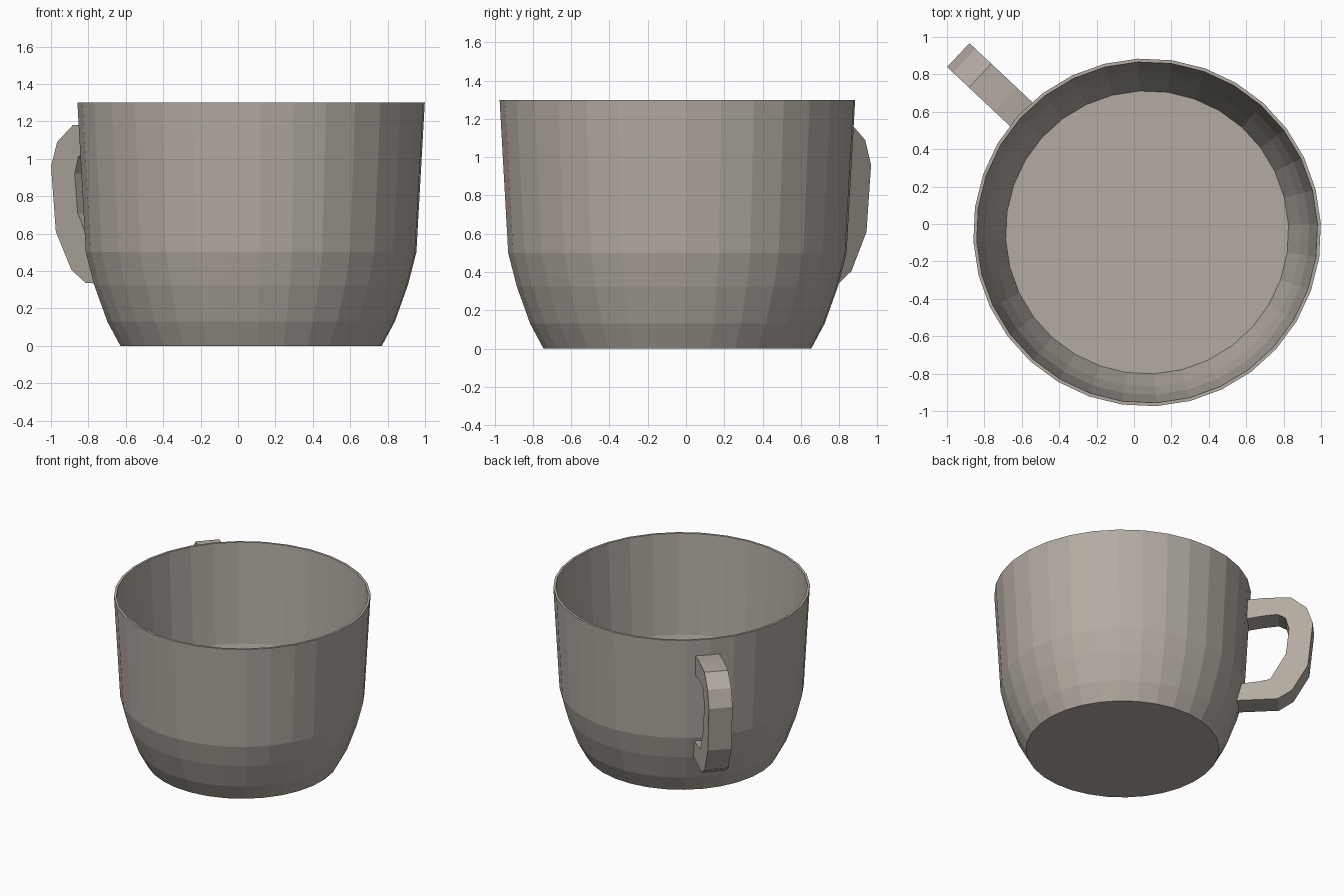
import bpy, bmesh, math
from mathutils import Vector

if "Cube" in bpy.data.objects:
    bpy.data.objects.remove(bpy.data.objects["Cube"])

CX, CY = 0.07, -0.045          # cup axis
SIDES = 32

mat = bpy.data.materials.new("warm grey ceramic")
mat.diffuse_color = (0.45, 0.41, 0.36, 1)
mat.use_nodes = True
mat.node_tree.nodes["Principled BSDF"].inputs["Base Color"].default_value = mat.diffuse_color


def finish(name, bm):
    bmesh.ops.recalc_face_normals(bm, faces=bm.faces)
    me = bpy.data.meshes.new(name)
    bm.to_mesh(me)
    bm.free()
    me.materials.append(mat)
    ob = bpy.data.objects.new(name, me)
    bpy.context.collection.objects.link(ob)
    return ob


# cup body: closed profile from the base up the outside, over the rim, down to the floor
profile = [(0.70, 0), (0.77, 0.13), (0.84, 0.325), (0.885, 0.50), (0.93, 1.30),
           (0.912, 1.30), (0.868, 0.51), (0.825, 0.335), (0.757, 0.14)]
bm = bmesh.new()
rings = []
for r, z in profile:
    ring = []
    for i in range(SIDES):
        a = math.radians(-87) + 2 * math.pi * i / SIDES
        ring.append(bm.verts.new((CX + r * math.cos(a), CY + r * math.sin(a), z)))
    rings.append(ring)
for lo, hi in zip(rings, rings[1:]):
    for i in range(SIDES):
        j = (i + 1) % SIDES
        bm.faces.new((lo[i], lo[j], hi[j], hi[i]))
bm.faces.new(rings[0])
bm.faces.new(rings[-1])
finish("cup_body", bm)

# handle: flat-sided loop, outer and inner outlines as (distance from axis, height)
outer = [(0.91, 1.17), (1.04, 1.18), (1.225, 1.18), (1.34, 1.09), (1.385, 0.96),
         (1.35, 0.61), (1.235, 0.405), (1.13, 0.335), (0.83, 0.33)]
inner = [(0.90, 1.01), (1.02, 1.03), (1.13, 1.04), (1.185, 1.01), (1.212, 0.92),
         (1.19, 0.71), (1.075, 0.50), (1.0, 0.485), (0.865, 0.47)]
ang = math.radians(136.8)
out = Vector((math.cos(ang), math.sin(ang), 0))
side = Vector((-out.y, out.x, 0))
bm = bmesh.new()
sections = []
for o, n in zip(outer, inner):
    corners = [(o, 1), (o, -1), (n, -1), (n, 1)]
    sections.append([bm.verts.new(Vector((CX, CY, z)) + out * s + side * 0.0875 * k)
                     for (s, z), k in corners])
for a, b in zip(sections, sections[1:]):
    for i in range(4):
        j = (i + 1) % 4
        bm.faces.new((a[i], a[j], b[j], b[i]))
bm.faces.new(sections[0])
bm.faces.new(sections[-1])
finish("handle", bm)
